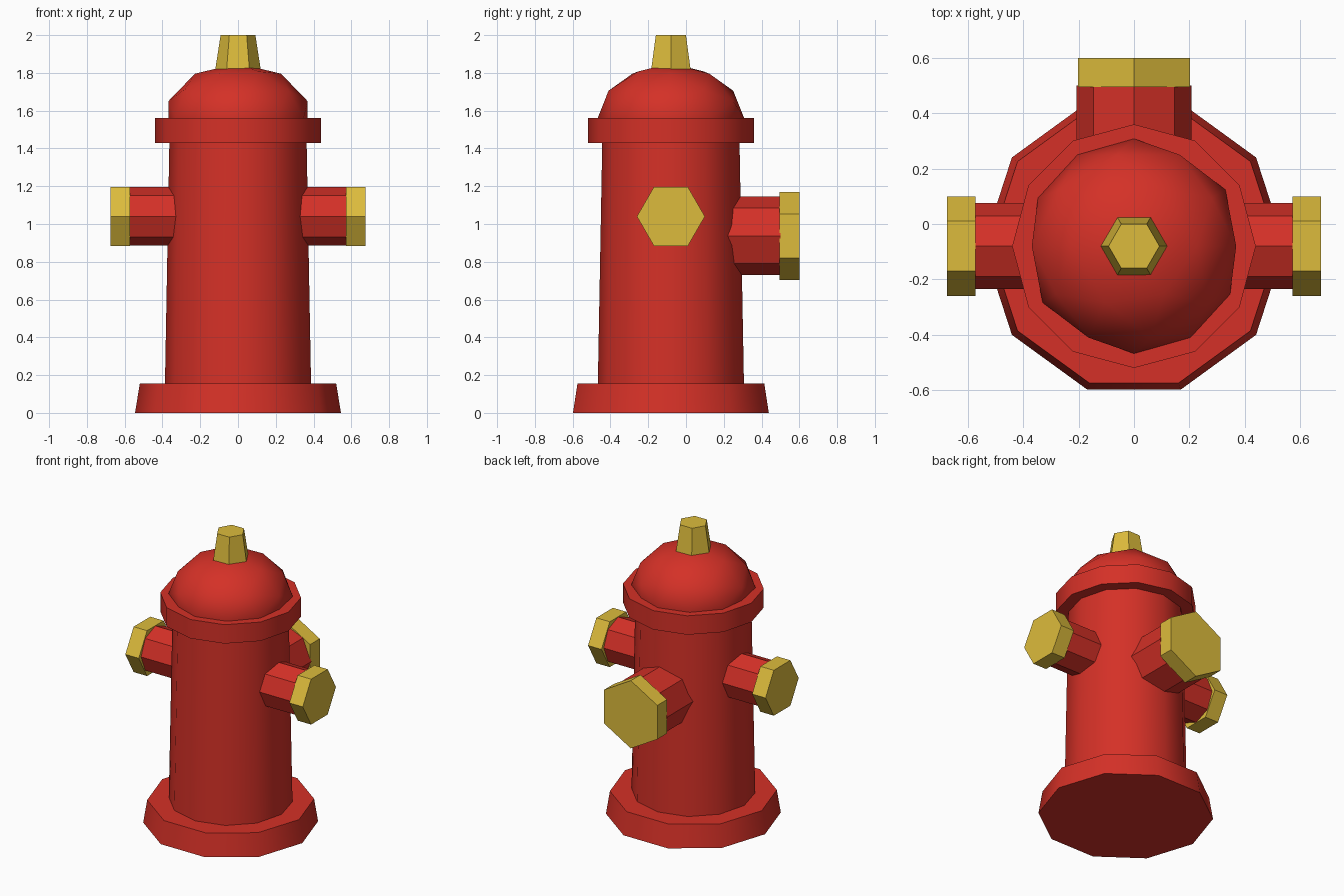
import bpy, bmesh, math
from mathutils import Vector, Matrix

default_cube = bpy.data.objects.get("Cube")
if default_cube:
    bpy.data.objects.remove(default_cube, do_unlink=True)


def make_material(name, colour):
    mat = bpy.data.materials.new(name)
    mat.use_nodes = True
    mat.diffuse_color = colour
    mat.node_tree.nodes["Principled BSDF"].inputs["Base Color"].default_value = colour
    return mat


RED = make_material("red paint", (0.66, 0.03, 0.02, 1))
GOLD = make_material("gold paint", (0.72, 0.50, 0.045, 1))
X, Y, Z = Vector((1, 0, 0)), Vector((0, 1, 0)), Vector((0, 0, 1))
CY = -0.08  # y of the body axis


def finish(name, bm, mat):
    mesh = bpy.data.meshes.new(name)
    bm.to_mesh(mesh)
    bm.free()
    mesh.materials.append(mat)
    obj = bpy.data.objects.new(name, mesh)
    bpy.context.collection.objects.link(obj)
    bpy.ops.object.select_all(action="DESELECT")
    obj.select_set(True)
    bpy.context.view_layer.objects.active = obj
    bpy.ops.object.shade_smooth_by_angle(angle=math.radians(40))


def prism(name, mat, origin, axis, corner, sides, start, end, r_start, r_end):
    """Capped prism or taper along axis, with its first corner towards corner."""
    bm = bmesh.new()
    side = axis.cross(corner)
    rings = []
    for dist, radius in ((start, r_start), (end, r_end)):
        ring = []
        for i in range(sides):
            a = math.tau * i / sides
            offset = corner * math.cos(a) + side * math.sin(a)
            ring.append(bm.verts.new(origin + axis * dist + offset * radius))
        rings.append(ring)
    low, high = rings
    for i in range(sides):
        j = (i + 1) % sides
        bm.faces.new((low[i], low[j], high[j], high[i]))
    bm.faces.new(low[::-1])
    bm.faces.new(high)
    finish(name, bm, mat)


# Base, barrel and rim
foot = Vector((0, CY, 0))
prism("base", RED, foot, Z, X, 10, 0, 0.155, 0.545, 0.52)
prism("barrel", RED, foot, Z, X, 12, 0.14, 1.45, 0.387, 0.363)
prism("rim", RED, foot, Z, X, 12, 1.43, 1.56, 0.44, 0.44)

# Flattened dome, lying on its side; its lower half sits inside the rim
bm = bmesh.new()
bmesh.ops.create_icosphere(bm, subdivisions=2, radius=0.388)
bm.transform(Matrix.Translation((0, CY, 1.56))
             @ Matrix.Diagonal((1, 1, 0.75, 1))
             @ Matrix.Rotation(math.pi / 2, 4, "X"))
finish("dome", bm, RED)

# Tapered nut on the dome
prism("top_nut", GOLD, foot, Z, X, 6, 1.82, 2.0, 0.12, 0.092)

# Side outlets
for label, axis in (("left", X), ("right", -X)):
    centre = Vector((0, CY, 1.04))
    prism(label + "_pipe", RED, centre, axis, Y, 8, 0.25, 0.58, 0.155, 0.155)
    prism(label + "_cap", GOLD, centre, axis, Y, 6, 0.573, 0.675, 0.18, 0.18)

# Larger rear outlet
centre = Vector((0, 0, 0.937))
prism("rear_pipe", RED, centre, Y, Z, 8, 0.1, 0.5, 0.208, 0.208)
prism("rear_cap", GOLD, centre, Y, Z, 6, 0.495, 0.6, 0.233, 0.233)
